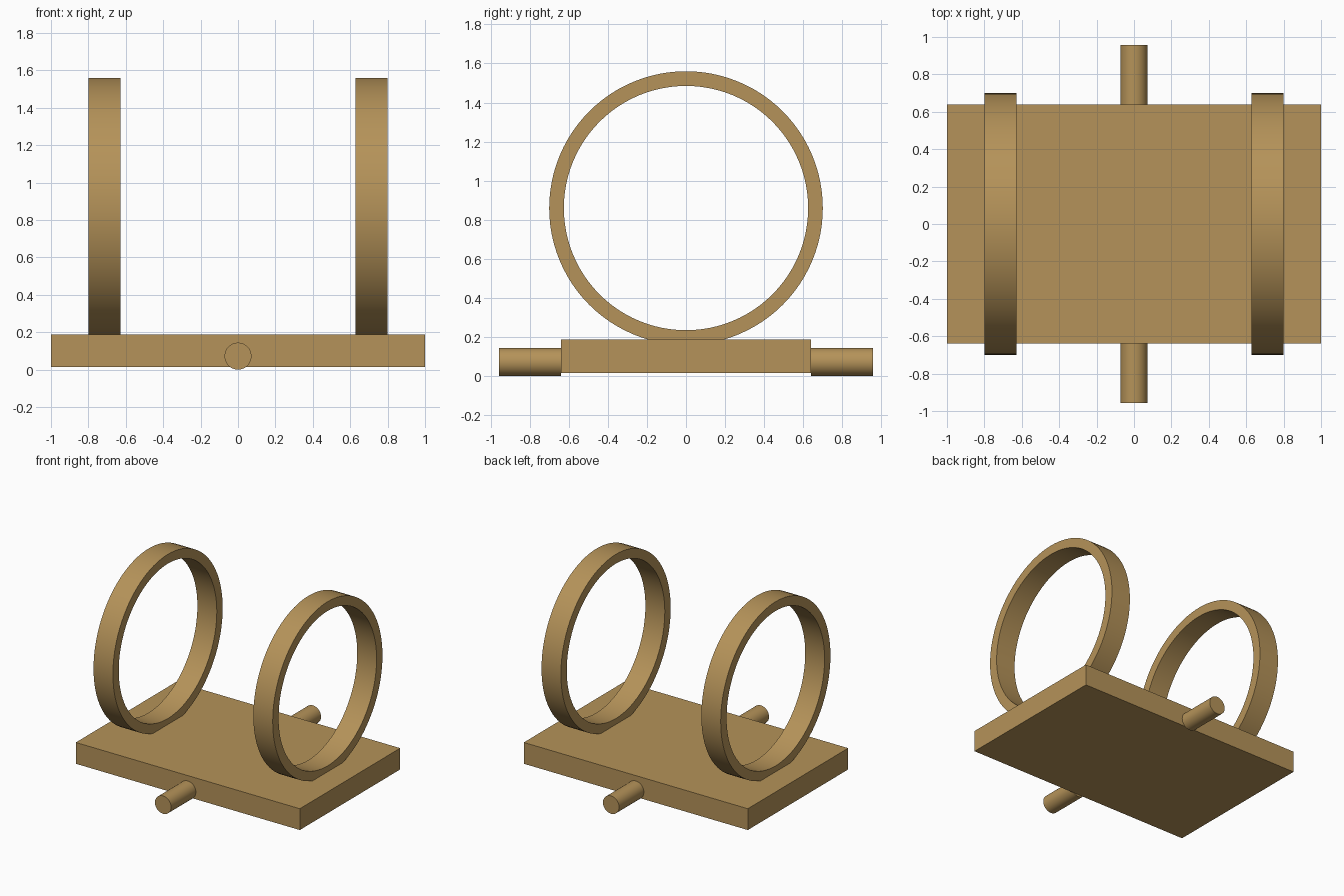
import bpy
import bmesh
from math import radians, tau
from mathutils import Vector

cube = bpy.data.objects.get("Cube")
if cube:
    bpy.data.objects.remove(cube, do_unlink=True)

brass = bpy.data.materials.new("warm_brass")
brass.use_nodes = True
COLOR = (0.46, 0.29, 0.10, 1)
brass.diffuse_color = COLOR
brass.node_tree.nodes["Principled BSDF"].inputs["Base Color"].default_value = COLOR


def finish(obj, name, smooth=False):
    obj.name = name
    obj.data.materials.append(brass)
    if smooth:
        bpy.ops.object.select_all(action='DESELECT')
        obj.select_set(True)
        bpy.context.view_layer.objects.active = obj
        bpy.ops.object.shade_smooth_by_angle(angle=radians(30))


def ring(name, x0, x1, outer, inner, z):
    """Spin a rectangular section about the x axis."""
    bm = bmesh.new()
    section = [(x0, inner), (x1, inner), (x1, outer), (x0, outer)]
    verts = [bm.verts.new((x, 0, z + r)) for x, r in section]
    edges = [bm.edges.new((verts[i], verts[(i + 1) % 4])) for i in range(4)]
    bmesh.ops.spin(bm, geom=verts + edges, cent=Vector((0, 0, z)),
                   axis=(1, 0, 0), angle=tau, steps=96, use_merge=True)
    bmesh.ops.remove_doubles(bm, verts=bm.verts, dist=0.0001)
    bmesh.ops.recalc_face_normals(bm, faces=bm.faces)
    mesh = bpy.data.meshes.new(name)
    bm.to_mesh(mesh)
    bm.free()
    obj = bpy.data.objects.new(name, mesh)
    bpy.context.collection.objects.link(obj)
    finish(obj, name, smooth=True)


# Base plate
bpy.ops.mesh.primitive_cube_add(size=1, location=(0, 0, 0.101))
plate = bpy.context.object
plate.scale = (2, 1.28, 0.172)
bpy.ops.object.transform_apply(location=False, rotation=False, scale=True)
finish(plate, "base_plate")

# Upright rings, slightly sunk into the plate
ring("left_ring", 0.627, 0.8, 0.7, 0.625, 0.86)
ring("right_ring", -0.8, -0.627, 0.7, 0.625, 0.86)

# Pegs on the front and back edges
for name, side in (("front_peg", -1), ("back_peg", 1)):
    bpy.ops.mesh.primitive_cylinder_add(
        vertices=64, radius=0.072, depth=0.317,
        location=(0, side * 0.7975, 0.072), rotation=(radians(90), 0, 0))
    finish(bpy.context.object, name, smooth=True)
